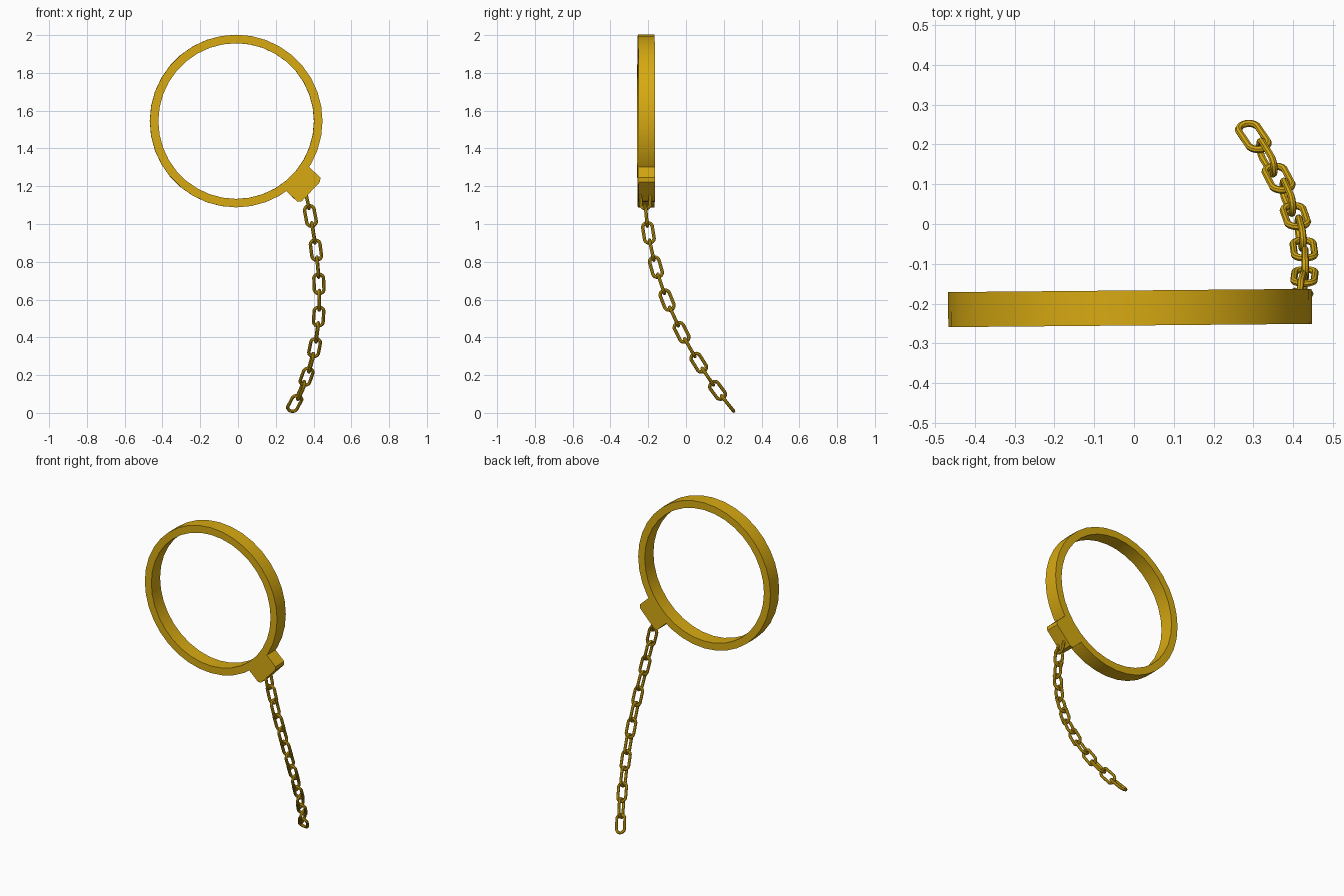
import bpy, bmesh, math
from mathutils import Matrix, Vector
from mathutils.geometry import interpolate_bezier

cube = bpy.data.objects.get("Cube")
if cube:
    bpy.data.objects.remove(cube, do_unlink=True)

gold = bpy.data.materials.new("gold")
gold.use_nodes = True
GOLD = (0.68, 0.4, 0.006, 1)
gold.diffuse_color = GOLD
gold.node_tree.nodes["Principled BSDF"].inputs["Base Color"].default_value = GOLD

CENTRE = Vector((-0.01, -0.211, 1.545))
DEPTH = 0.088
YAW = Matrix.Rotation(0.009, 4, 'Z')


def finish(bm, name, matrix):
    bmesh.ops.recalc_face_normals(bm, faces=bm.faces)
    mesh = bpy.data.meshes.new(name)
    bm.to_mesh(mesh)
    bm.free()
    mesh.materials.append(gold)
    obj = bpy.data.objects.new(name, mesh)
    bpy.context.collection.objects.link(obj)
    obj.matrix_world = matrix
    bpy.ops.object.select_all(action='DESELECT')
    obj.select_set(True)
    bpy.context.view_layer.objects.active = obj
    bpy.ops.object.shade_smooth_by_angle(angle=math.radians(35))
    return obj


# Cuff: rectangular section spun about the y axis
bm = bmesh.new()
h = DEPTH / 2
section = [bm.verts.new(p) for p in
           ((0.412, -h, 0), (0.457, -h, 0), (0.457, h, 0), (0.412, h, 0))]
edges = [bm.edges.new((section[i], section[(i + 1) % 4])) for i in range(4)]
bmesh.ops.spin(bm, geom=section + edges, cent=(0, 0, 0), axis=(0, 1, 0),
               angle=math.tau, steps=36, use_duplicate=False)
bmesh.ops.remove_doubles(bm, verts=bm.verts, dist=0.0001)
finish(bm, "cuff_ring", Matrix.Translation(CENTRE) @ YAW)

# Lock block: chamfered profile pointing outward along local x
bm = bmesh.new()
profile = [(0.43, -0.088), (0.53, -0.088), (0.544, -0.07),
           (0.544, 0.07), (0.53, 0.088), (0.43, 0.088)]
face = bm.faces.new([bm.verts.new((r, -h, t)) for r, t in profile])
out = bmesh.ops.extrude_face_region(bm, geom=[face])
bmesh.ops.translate(bm, vec=(0, DEPTH, 0),
                    verts=[v for v in out["geom"] if isinstance(v, bmesh.types.BMVert)])
finish(bm, "lock_block", Matrix.Translation(CENTRE) @ YAW
       @ Matrix.Rotation(math.radians(43.3), 4, 'Y'))


# Chain link: torus stretched along local y
def make_link(name, matrix, major=0.026, minor=0.009, stretch=0.029, n=16, m=8):
    bm = bmesh.new()
    rings = []
    for i in range(n):
        a = math.tau * (i + 0.5) / n
        shift = math.copysign(stretch, math.sin(a))
        ring = []
        for j in range(m):
            b = math.tau * j / m
            r = major + minor * math.cos(b)
            ring.append(bm.verts.new((r * math.cos(a), r * math.sin(a) + shift,
                                      minor * math.sin(b))))
        rings.append(ring)
    for i in range(n):
        p, q = rings[i], rings[(i + 1) % n]
        for j in range(m):
            k = (j + 1) % m
            bm.faces.new((p[j], q[j], q[k], p[k]))
    return finish(bm, name, matrix)


# Chain: evenly spaced links along a curve, alternately turned a quarter
LINKS = 14
path = interpolate_bezier(Vector((0.365, -0.215, 1.135)), Vector((0.435, -0.21, 0.8)),
                          Vector((0.49, -0.06, 0.4)), Vector((0.30, 0.22, 0.05)), 400)
lengths = [0.0]
for a, b in zip(path, path[1:]):
    lengths.append(lengths[-1] + (b - a).length)
for i in range(LINKS):
    target = lengths[-1] * i / (LINKS - 1)
    k = min(range(len(path)), key=lambda j: abs(lengths[j] - target))
    along = (path[min(k + 1, 399)] - path[max(k - 1, 0)]).normalized()
    side = Vector((1, 0, 0))
    side = (side - along * side.dot(along)).normalized()
    if i % 2 == 0:
        side = along.cross(side)
    normal = side.cross(along)
    frame = Matrix((side, along, normal)).transposed().to_4x4()
    make_link(f"chain_link_{i + 1}", Matrix.Translation(path[k]) @ frame)
